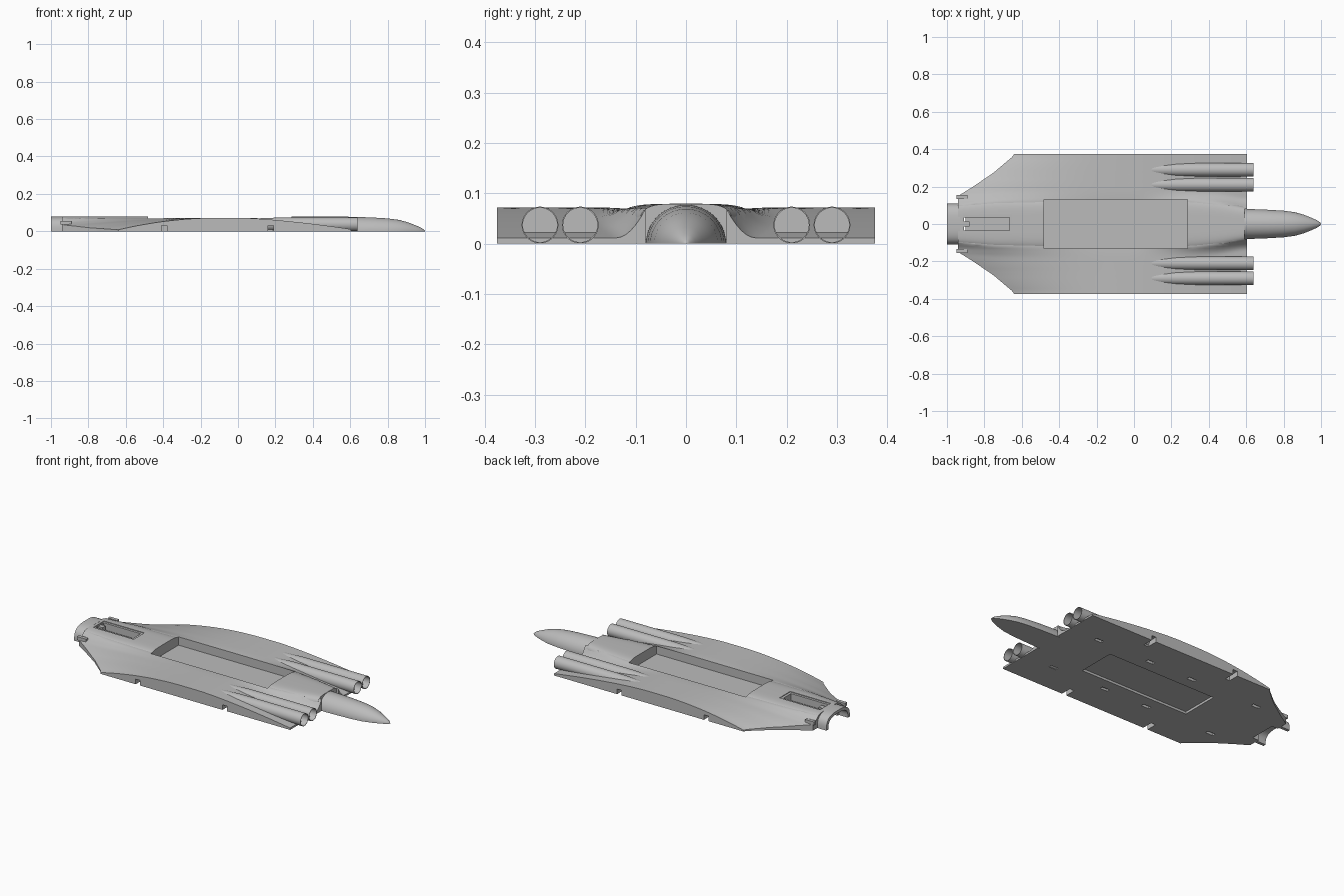
import bpy, bmesh, math

cube = bpy.data.objects.get("Cube")
if cube:
    bpy.data.objects.remove(cube, do_unlink=True)

grey = bpy.data.materials.new("airframe grey")
grey.use_nodes = True
COLOUR = (0.5, 0.5, 0.5, 1)
grey.diffuse_color = COLOUR
grey.node_tree.nodes["Principled BSDF"].inputs["Base Color"].default_value = COLOUR


def interp(points, v):
    """Piecewise linear lookup."""
    if v <= points[0][0]:
        return points[0][1]
    for (a, fa), (b, fb) in zip(points, points[1:]):
        if v <= b:
            return fa + (fb - fa) * (v - a) / (b - a)
    return points[-1][1]


def loft(name, rings, cap=True, loop=False):
    """Skin closed rings of points into one object."""
    bm = bmesh.new()
    rows = [[bm.verts.new(p) for p in ring] for ring in rings]
    pairs = list(zip(rows, rows[1:]))
    if loop:
        pairs.append((rows[-1], rows[0]))
    for a, b in pairs:
        n = len(a)
        for i in range(n):
            j = (i + 1) % n
            bm.faces.new((a[i], a[j], b[j], b[i]))
    if cap and not loop:
        bm.faces.new(rows[0])
        bm.faces.new(rows[-1])
    bmesh.ops.recalc_face_normals(bm, faces=bm.faces)
    mesh = bpy.data.meshes.new(name)
    bm.to_mesh(mesh)
    bm.free()
    mesh.materials.append(grey)
    ob = bpy.data.objects.new(name, mesh)
    bpy.context.collection.objects.link(ob)
    return ob


def box(name, x0, x1, y0, y1, z0, z1):
    return loft(name, [[(x, y0, z0), (x, y1, z0), (x, y1, z1), (x, y0, z1)] for x in (x0, x1)])


def arch(x, w, h, power, n=32):
    """Flat-bottomed rounded section across the body."""
    ring = []
    for i in range(n + 1):
        a = math.pi * i / n
        c, s = math.cos(a), math.sin(a)
        ring.append((x, w * math.copysign(abs(c) ** (2 / power), c), h * abs(s) ** (2 / power)))
    return ring


def select(ob):
    bpy.ops.object.select_all(action='DESELECT')
    ob.select_set(True)
    bpy.context.view_layer.objects.active = ob


def smooth(ob, angle=30):
    select(ob)
    bpy.ops.object.shade_smooth_by_angle(angle=math.radians(angle))


def cut(ob, cutters):
    for c in cutters:
        c.hide_render = True
        mod = ob.modifiers.new("cut", 'BOOLEAN')
        mod.object = c
        mod.operation = 'DIFFERENCE'
        mod.solver = 'EXACT'
        select(ob)
        bpy.ops.object.modifier_apply(modifier=mod.name)


# Plan curves: body half width and wing leading edge
BODY_W = [(-0.95, 0.115), (-0.75, 0.135), (-0.5, 0.142), (0.3, 0.142), (0.45, 0.125), (0.59, 0.095)]
EDGE = [(0.15, -0.94), (0.2, -0.86), (0.275, -0.75), (0.33, -0.685), (0.355, -0.655), (0.375, -0.64)]
TRAIL = 0.605


def wing_top(x, y, lead):
    if x < -0.1:
        s = (x - lead) / (-0.1 - lead)
        low = interp([(0.15, 0.035), (0.25, 0.018), (0.37, 0.008)], y)
        z = low + (0.072 - low) * (1 - (1 - s) ** 2)
    else:
        z = 0.072 - 0.06 * (max(x, 0) / 0.6) ** 1.5
    # concave fillet up to the body side
    k = min(1, max(0, 1 - (y - interp(BODY_W, x) + 0.015) / 0.06)) ** 2
    return z + (0.07 - z) * k


def wing_ring(y, n=48):
    lead = interp(EDGE, y)
    xs = [lead + (TRAIL - lead) * i / n for i in range(n + 1)]
    return [(x, y, wing_top(x, y, lead)) for x in xs] + [(x, y, 0) for x in reversed(xs)]


# Central body with rounded shoulders
stations = [-0.94 + 1.53 * i / 40 for i in range(41)]
body = loft("center_body", [arch(x, interp(BODY_W, x), 0.079, 4.5) for x in stations])
collar = loft("front_collar", [arch(x, 0.11, 0.08, 3) for x in (-1, -0.93)])

# Wing panels, left then right
wings = []
for name, side in (("left_wing", 1), ("right_wing", -1)):
    rings = [wing_ring(0.08 + 0.295 * i / 30) for i in range(31)]
    wings.append(loft(name, [[(x, side * y, z) for x, y, z in r] for r in rings]))

# Open bay, front slot, collar mouth and underside pockets
bay = box("bay_cutter", -0.482, 0.285, -0.13, 0.13, 0.02, 0.2)
under = box("under_bay_cutter", -0.46, 0.265, -0.115, 0.115, -0.1, 0.014)
rim = box("slot_rim_cutter", -0.915, -0.65, -0.05, 0.05, 0.075, 0.2)
slot = box("slot_cutter", -0.91, -0.665, -0.036, 0.036, 0.035, 0.2)
mouth = loft("mouth_cutter", [arch(x, 0.092, 0.064, 3) for x in (-1.1, -0.9)])
for v in mouth.data.vertices:
    v.co.z -= 0.001
cut(collar, [mouth])
cut(body, [bay, under, rim, slot, mouth])
cutters = [bay, under, rim, slot, mouth]
for wing, side in zip(wings, (1, -1)):
    tools = [bay, under]
    for x in (-0.41, 0.16):
        tools.append(box("tip_notch_cutter", x, x + 0.03, *sorted((side * 0.31, side * 0.4)), -0.1, 0.03))
    for x in (-0.72, -0.27, 0.02, 0.38):
        tools.append(box("pocket_cutter", x, x + 0.05, *sorted((side * 0.18, side * 0.2)), -0.1, 0.02))
    cut(wing, tools)
    cutters += tools[2:]
for c in cutters:
    bpy.data.objects.remove(c, do_unlink=True)
for ob in [body, collar] + wings:
    smooth(ob)

# Small post in the slot
box("slot_post", -0.91, -0.88, -0.014, 0.014, 0.03, 0.072)

# Tail cone
profile = [(0.56, 0.08), (0.64, 0.079), (0.72, 0.076), (0.8, 0.071), (0.86, 0.063), (0.91, 0.049),
           (0.95, 0.033), (0.98, 0.019), (0.995, 0.008), (1, 0.002)]
smooth(loft("tail_cone", [arch(x, r, r * 0.97, 2) for x, r in profile]), 45)

# Engine tubes with hollow ends, and root leading edge tabs
tube = [(-0.1, 0.004), (0, 0.022), (0.1, 0.032), (0.22, 0.0365), (0.64, 0.0365), (0.64, 0.034), (0.53, 0.034)]
for side, label in ((1, "left"), (-1, "right")):
    for y, place in ((0.21, "inner"), (0.29, "outer")):
        rings = [[(x, side * y + r * math.cos(a), 0.037 + r * math.sin(a))
                  for a in (math.tau * i / 40 for i in range(40))] for x, r in tube]
        smooth(loft(f"{label}_{place}_engine", rings))
    ys = sorted((side * 0.135, side * 0.155))
    box(f"{label}_root_tab", -0.95, -0.89, *ys, 0.035, 0.055)
